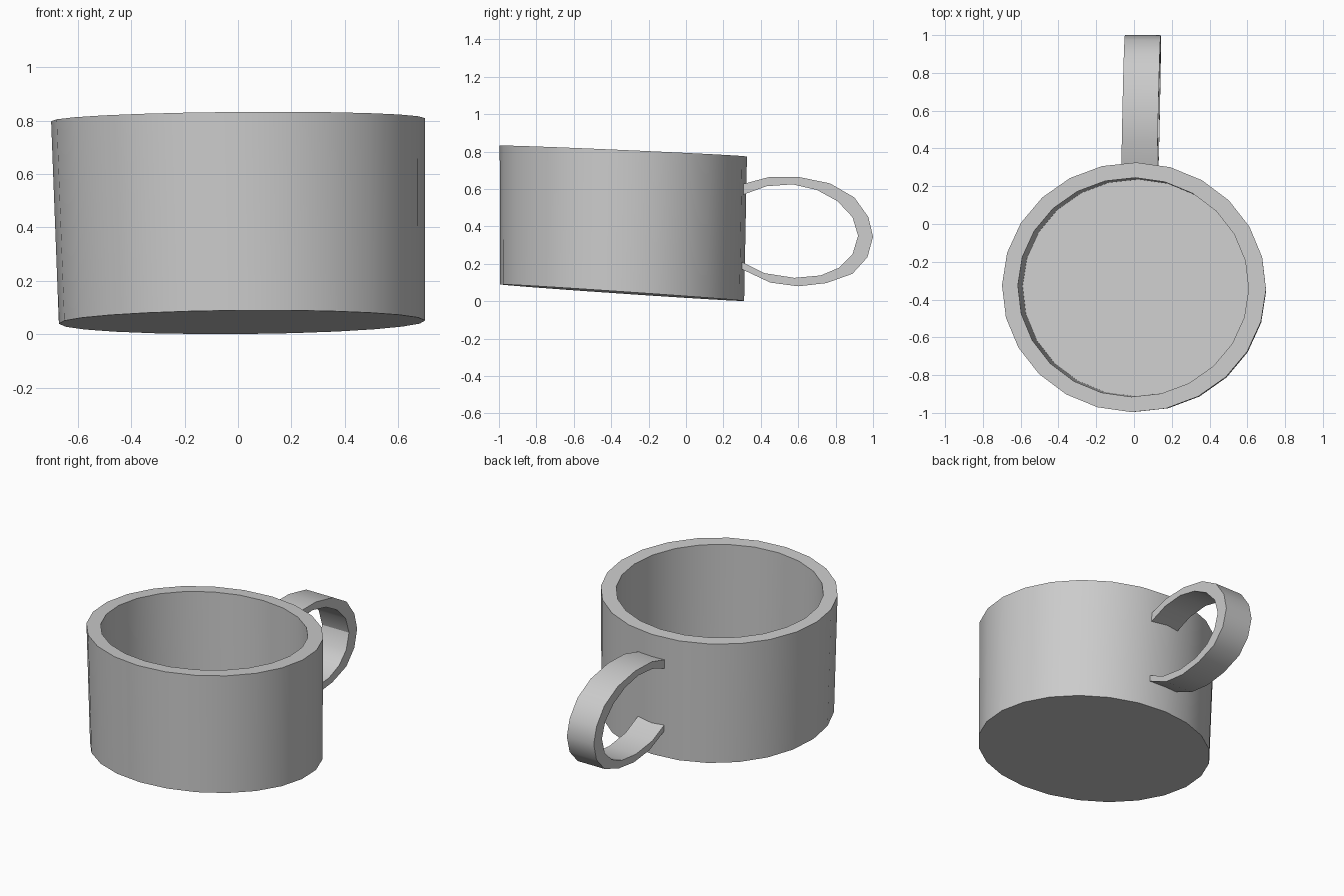
import bpy, bmesh, math

if "Cube" in bpy.data.objects:
    bpy.data.objects.remove(bpy.data.objects["Cube"], do_unlink=True)

SIDES = 24

clay = bpy.data.materials.new("light_grey")
clay.use_nodes = True
clay.diffuse_color = (0.6, 0.6, 0.6, 1)
clay.node_tree.nodes["Principled BSDF"].inputs["Base Color"].default_value = (0.6, 0.6, 0.6, 1)


def finish(bm, name, angle):
    """Turn a bmesh into a named object with smooth shading and crisp rims."""
    bmesh.ops.recalc_face_normals(bm, faces=bm.faces)
    mesh = bpy.data.meshes.new(name)
    bm.to_mesh(mesh)
    bm.free()
    mesh.materials.append(clay)
    obj = bpy.data.objects.new(name, mesh)
    bpy.context.collection.objects.link(obj)
    bpy.ops.object.select_all(action='DESELECT')
    obj.select_set(True)
    bpy.context.view_layer.objects.active = obj
    bpy.ops.object.shade_smooth_by_angle(angle=math.radians(angle))
    return obj


def ring(bm, cx, cy, rx, ry, z, slope):
    """Elliptical ring of vertices lying on a slightly tilted plane."""
    verts = []
    for i in range(SIDES):
        a = math.tau * i / SIDES - math.radians(1)
        x, y = rx * math.cos(a), ry * math.sin(a)
        verts.append(bm.verts.new((cx + x, cy + y, z + slope * y + 0.008 * x)))
    return verts


def bridge(bm, a, b):
    """Join two closed loops of vertices with quads."""
    for i in range(len(a)):
        j = (i + 1) % len(a)
        bm.faces.new((a[i], a[j], b[j], b[i]))


# Hollow cup: outer base, outer rim, inner rim, inner floor
bm = bmesh.new()
loops = [
    ring(bm, 0.015, -0.342, 0.685, 0.653, 0.046, -0.068),
    ring(bm, 0.0, -0.335, 0.699, 0.661, 0.803, -0.044),
    ring(bm, -0.004, -0.335, 0.611, 0.58, 0.803, -0.044),
    ring(bm, 0.012, -0.338, 0.602, 0.574, 0.13, -0.065),
]
for lower, upper in zip(loops, loops[1:]):
    bridge(bm, lower, upper)
bm.faces.new(loops[0])
bm.faces.new(loops[-1])
finish(bm, "cup_body", 30)

# Handle: flat band following an open oval, as (y, z) outlines
outer = [(0.28, 0.62), (0.44, 0.663), (0.60, 0.665), (0.77, 0.63), (0.90, 0.555),
         (0.975, 0.45), (1.0, 0.345), (0.97, 0.235), (0.89, 0.147), (0.75, 0.097),
         (0.60, 0.08), (0.45, 0.1), (0.28, 0.18)]
inner = [(0.28, 0.56), (0.43, 0.615), (0.57, 0.625), (0.70, 0.595), (0.81, 0.535),
         (0.89, 0.45), (0.92, 0.35), (0.89, 0.25), (0.82, 0.18), (0.72, 0.138),
         (0.58, 0.125), (0.42, 0.15), (0.28, 0.22)]

bm = bmesh.new()
sections = []
for (oy, oz), (iy, iz) in zip(outer, inner):
    section = []
    for side, y, z in ((-1, oy, oz), (1, oy, oz), (1, iy, iz), (-1, iy, iz)):
        x = 0.032 + side * 0.095 + 0.02 * (y - 0.32) + 0.015 * (0.4 - z)
        section.append(bm.verts.new((x, y, z)))
    sections.append(section)
for a, b in zip(sections, sections[1:]):
    bridge(bm, a, b)
bm.faces.new(sections[0])
bm.faces.new(sections[-1])
finish(bm, "handle", 30)
